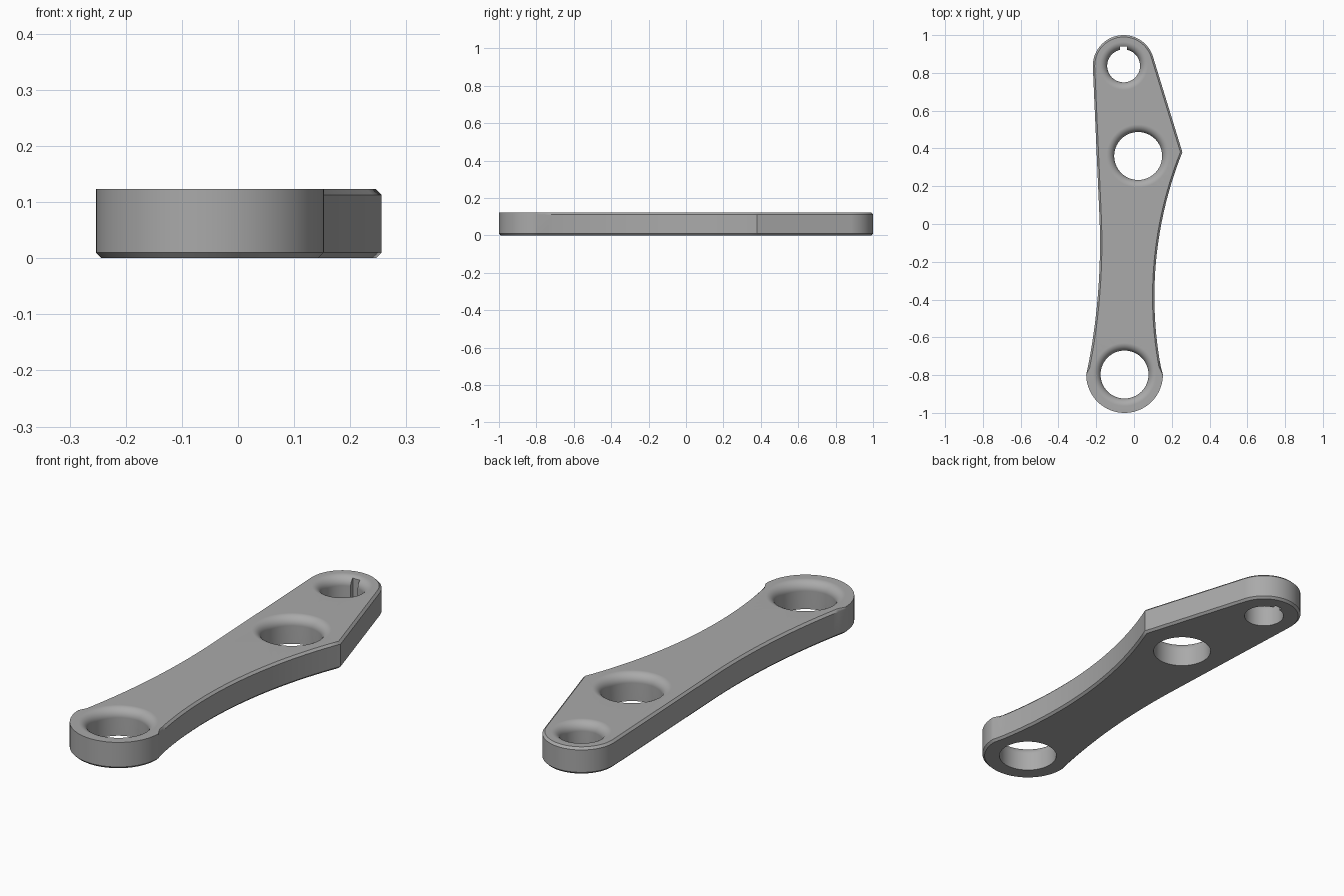
import bpy, bmesh
from math import sin, cos, pi, radians, sqrt
from mathutils import Vector

cube = bpy.data.objects.get("Cube")
if cube:
    bpy.data.objects.remove(cube)

HEIGHT, CHAMFER, FILLET = 0.123, 0.01, 0.04
FRONT, MIDDLE, BACK = Vector((-0.05, -0.797)), Vector((0.022, 0.36)), Vector((-0.055, 0.837))
HOLES = [(FRONT, 0.127), (MIDDLE, 0.127), (BACK, 0.087)]


def arc(centre, radius, start, end, steps):
    return [centre + radius * Vector((cos(a), sin(a)))
            for a in (radians(start + (end - start) * i / steps) for i in range(steps + 1))]


def waist(x, y, radius, start, end, steps):
    """Shallow side curve: points on a large circle bulging inwards at (x, y)."""
    points = []
    for i in range(steps + 1):
        v = start + (end - start) * i / steps
        sag = abs(radius) - sqrt(radius ** 2 - (v - y) ** 2)
        points.append(Vector((x + (sag if radius > 0 else -sag), v)))
    return points


def inset(points, amounts):
    """Move each outline point inwards along its mitre."""
    result = []
    for i, p in enumerate(points):
        a = (p - points[i - 1]).normalized()
        b = (points[(i + 1) % len(points)] - p).normalized()
        n1, n2 = Vector((-a.y, a.x)), Vector((-b.y, b.x))
        result.append(p + (n1 + n2) * amounts[i] / (1 + n1.dot(n2)))
    return result


def ring(points, z):
    verts = [bm.verts.new((p.x, p.y, z)) for p in points]
    return verts, [bm.edges.new((v, verts[(i + 1) % len(verts)])) for i, v in enumerate(verts)]


def wall(low, high):
    for i in range(len(low)):
        j = (i + 1) % len(low)
        bm.faces.new((low[i], low[j], high[j], high[i]))


# Outline, counter-clockwise from the left of the front end
front_end = arc(FRONT, 0.203, 180, 360, 40)
right_side = waist(0.108, -0.385, 2.05, FRONT.y, 0.38, 28)[1:]
back_end = arc(BACK, 0.163, 16.7, 183, 40)
left_side = waist(-0.18, -0.1, -3.4, 0.07, FRONT.y, 24)[:-1]
outline = front_end + right_side + back_end + left_side
full = [CHAMFER] * len(outline)
# The top chamfer stops at the round front end
partial = [0 if i < len(front_end) else CHAMFER for i in range(len(outline))]

bm = bmesh.new()
levels = [(inset(outline, full), 0), (outline, CHAMFER),
          (outline, HEIGHT - CHAMFER), (inset(outline, partial), HEIGHT)]
rings = [ring(p, z) for p, z in levels]
for low, high in zip(rings, rings[1:]):
    wall(low[0], high[0])
bottom_edges, top_edges = list(rings[0][1]), list(rings[-1][1])

# Through holes with a rounded upper rim
for centre, radius in HOLES:
    profile = [(radius, 0)]
    for i in range(9):
        a = pi / 2 * i / 8
        profile.append((radius + FILLET * (1 - cos(a)), HEIGHT - FILLET * (1 - sin(a))))
    bore = [ring(arc(centre, r, 0, 360, 64)[:-1], z) for r, z in profile]
    for low, high in zip(bore, bore[1:]):
        wall(low[0], high[0])
    bottom_edges += bore[0][1]
    top_edges += bore[-1][1]

# Flat top and bottom around the holes
for edges in (bottom_edges, top_edges):
    bmesh.ops.triangle_fill(bm, use_beauty=True, use_dissolve=False, edges=edges)
bmesh.ops.recalc_face_normals(bm, faces=bm.faces)
mesh = bpy.data.meshes.new("link_arm")
bm.to_mesh(mesh)
bm.free()
arm = bpy.data.objects.new("link_arm", mesh)
bpy.context.collection.objects.link(arm)

# Plain grey metal
metal = bpy.data.materials.new("grey_metal")
metal.use_nodes = True
grey = (0.4, 0.4, 0.4, 1)
metal.diffuse_color = grey
metal.node_tree.nodes["Principled BSDF"].inputs["Base Color"].default_value = grey
mesh.materials.append(metal)

# Keyway slot in the small hole
bpy.ops.mesh.primitive_cube_add(size=1, location=(BACK.x, BACK.y + 0.05, HEIGHT / 2))
cutter = bpy.context.object
cutter.name = "keyway_cutter"
cutter.scale = (0.036, 0.104, 0.4)
cutter.hide_render = True
cutter.data.materials.append(metal)
bpy.context.view_layer.update()

bpy.ops.object.select_all(action='DESELECT')
arm.select_set(True)
bpy.context.view_layer.objects.active = arm
slot = arm.modifiers.new("keyway", 'BOOLEAN')
slot.operation = 'DIFFERENCE'
slot.solver = 'EXACT'
slot.object = cutter
bpy.ops.object.modifier_apply(modifier=slot.name)
bpy.data.objects.remove(cutter)

# Smooth curves with crisp chamfers and flat faces
bpy.ops.object.shade_smooth_by_angle(angle=radians(30))
weighted = arm.modifiers.new("even_shading", 'WEIGHTED_NORMAL')
weighted.keep_sharp = True
